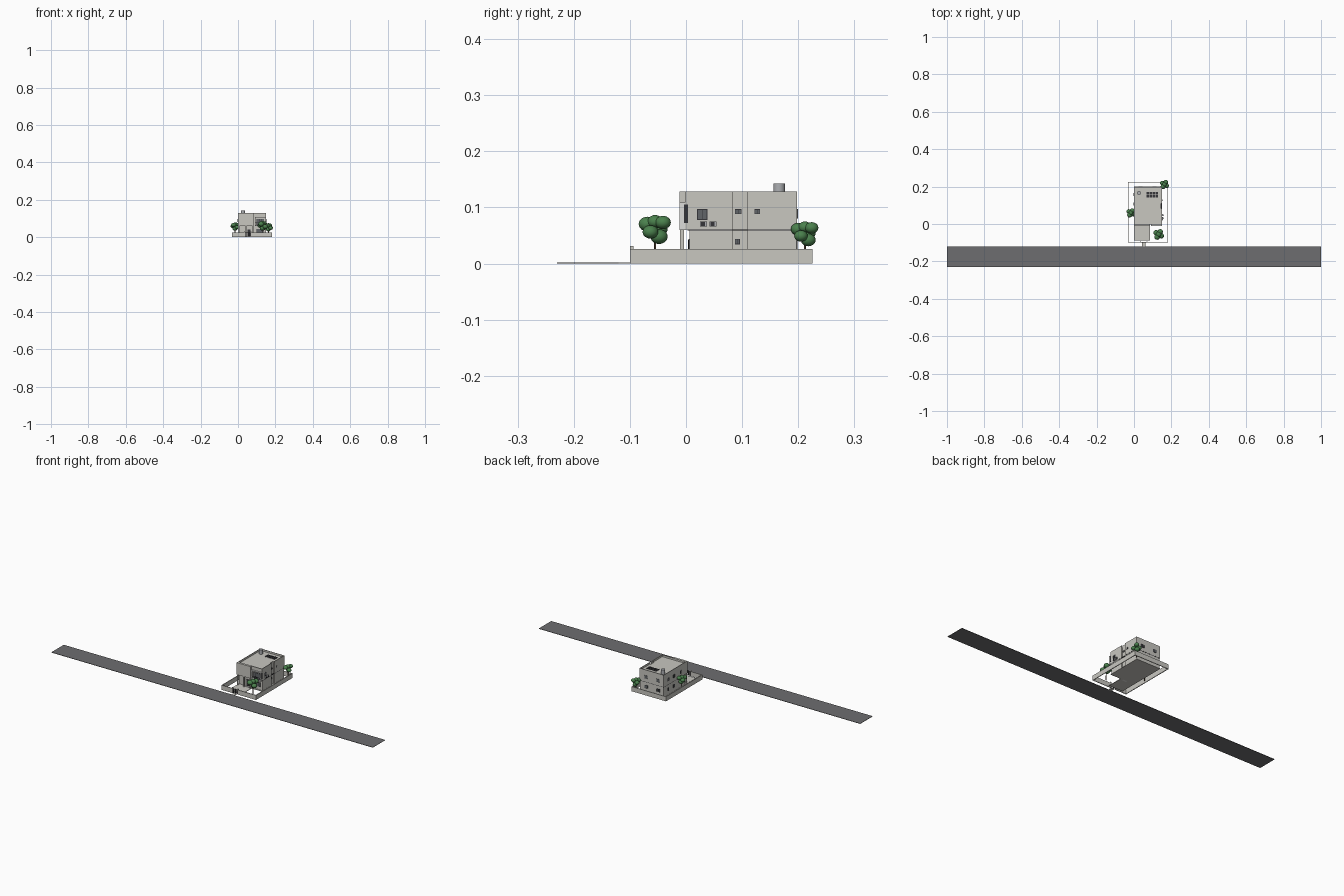
import bpy, bmesh, random
from mathutils import Vector

random.seed(4)
cube = bpy.data.objects.get("Cube")
if cube:
    bpy.data.objects.remove(cube, do_unlink=True)


def material(name, r, g, b):
    m = bpy.data.materials.new(name)
    m.use_nodes = True
    m.diffuse_color = (r, g, b, 1)
    m.node_tree.nodes["Principled BSDF"].inputs["Base Color"].default_value = (r, g, b, 1)
    return m


WALL = material("pale plaster", .58, .57, .53)
TRIM = material("white trim", .72, .72, .70)
DARK = material("dark frame", .035, .035, .04)
GLASS = material("grey glass", .12, .13, .14)
ROAD = material("asphalt", .155, .155, .16)
LEAF = material("leaf green", .07, .22, .075)
BARK = material("brown bark", .09, .055, .035)
METAL = material("tank grey", .42, .43, .45)


def finish(name, bm, mat, smooth=False):
    mesh = bpy.data.meshes.new(name)
    bm.to_mesh(mesh)
    bm.free()
    mesh.materials.append(mat)
    for p in mesh.polygons:
        p.use_smooth = smooth
    ob = bpy.data.objects.new(name, mesh)
    bpy.context.collection.objects.link(ob)
    return ob


def boxes(name, mat, *spans):
    """Each span is (x0, x1, y0, y1, z0, z1)."""
    bm = bmesh.new()
    for x0, x1, y0, y1, z0, z1 in spans:
        verts = bmesh.ops.create_cube(bm, size=1)["verts"]
        bmesh.ops.scale(bm, vec=(x1 - x0, y1 - y0, z1 - z0), verts=verts)
        bmesh.ops.translate(bm, vec=((x0 + x1) / 2, (y0 + y1) / 2, (z0 + z1) / 2), verts=verts)
    return finish(name, bm, mat)


def ring(x0, x1, y0, y1, z0, z1, t):
    """Four wall spans around a rectangle."""
    return [(x0, x1, y0, y0 + t, z0, z1), (x0, x1, y1 - t, y1, z0, z1),
            (x0, x0 + t, y0 + t, y1 - t, z0, z1), (x1 - t, x1, y0 + t, y1 - t, z0, z1)]


def window(name, side, at, u, z, w, h, mullions=1):
    """Framed window on a wall; side is x or y, signed outwards."""
    sign = -1 if side[0] == "-" else 1
    f = .0014

    def span(u0, u1, z0, z1, depth):
        a, b = sorted((at - sign * .001, at + sign * depth))
        return (a, b, u0, u1, z0, z1) if side[1] == "x" else (u0, u1, a, b, z0, z1)

    boxes(name + "_glass", GLASS, span(u, u + w, z, z + h, .0006))
    bars = [span(u, u + w, z, z + f, .0015), span(u, u + w, z + h - f, z + h, .0015)]
    for i in range(mullions + 2):
        c = u + (w - f) * i / (mullions + 1)
        bars.append(span(c, c + f, z, z + h, .0015))
    boxes(name + "_frame", DARK, *bars)


def tree(name, x, y, z, size):
    bm = bmesh.new()
    bmesh.ops.create_cone(bm, segments=8, radius1=.0022, radius2=.0016, depth=z, cap_ends=True)
    bmesh.ops.translate(bm, vec=(x, y, z / 2), verts=bm.verts)
    finish(name + "_trunk", bm, BARK, True)
    bm = bmesh.new()
    for dx, dy, dz, r in ((-.3, -.5, .3, .55), (.3, .5, .4, .5), (0, .25, -.5, .55),
                          (.5, -.3, -.2, .5), (-.5, .3, 0, .5), (0, 0, .45, .5)):
        verts = bmesh.ops.create_icosphere(bm, subdivisions=3, radius=r * size)["verts"]
        bmesh.ops.scale(bm, vec=(1, 1, .85), verts=verts)
        offset = Vector((dx, dy, dz)) * size
        bmesh.ops.translate(bm, vec=Vector((x, y, z)) + offset, verts=verts)
    finish(name + "_foliage", bm, LEAF, True)


# Street and entrance path
boxes("road", ROAD, (-1, 1, -.23, -.12, 0, .002))
boxes("entrance_path", WALL, (.043, .062, -.12, -.097, 0, .002))
boxes("driveway", WALL, (0, .085, -.088, .005, 0, .003))

# Boundary wall with a gate opening
L, R, F, B, T, H = -.033, .182, -.1, .225, .004, .026
boxes("boundary_wall", WALL, (L, .035, F, F + T, 0, H), (.068, R, F, F + T, 0, H),
      (L, R, B - T, B, 0, H), (L, L + T, F + T, B - T, 0, H), (R - T, R, F + T, B - T, 0, H))
boxes("gate_posts", WALL, (.032, .037, F, F + .006, 0, .031), (.066, .071, F, F + .006, 0, .031))
boxes("gate", DARK, *[(.038 + i * .004, .040 + i * .004, F + .001, F + .003, .002, .027)
                      for i in range(7)], (.037, .066, F + .001, F + .003, .022, .024))

# House storeys
boxes("ground_slab", WALL, (0, .15, 0, .2, 0, .003))
boxes("ground_floor", WALL, (.001, .149, .006, .083, .003, .059),
      (.001, .143, .083, .11, .003, .059), (.001, .149, .11, .197, .003, .059))
boxes("floor_band", DARK, (.0005, .1495, .003, .1975, .0585, .061))
boxes("upper_floor", WALL, (0, .15, -.002, .083, .061, .118),
      (0, .144, .083, .11, .061, .118), (0, .15, .11, .198, .061, .118))
boxes("roof_parapet", WALL, (0, .15, -.002, .001, .118, .128), (0, .15, .195, .198, .118, .128),
      (0, .003, .001, .195, .118, .128), (.147, .15, .001, .083, .118, .128),
      (.141, .144, .083, .11, .118, .128), (.147, .15, .11, .195, .118, .128))

# Front overhang, columns and framed balcony
boxes("front_overhang", WALL, (0, .085, -.012, 0, .061, .128))
boxes("front_columns", WALL, *[(x, x + .006, -.011, -.004, 0, .061) for x in (.001, .04, .078)])
boxes("balcony_frame", TRIM, (.09, .15, -.012, 0, .06, .064), (.09, .15, -.012, 0, .105, .109),
      (.09, .094, -.012, 0, .064, .105), (.146, .15, -.012, 0, .064, .105))
boxes("balcony_side_panel", DARK, (.1495, .151, -.004, .004, .072, .105))
boxes("balcony_rail", DARK, (.094, .146, -.0105, -.0095, .076, .078),
      *[(x, x + .001, -.0105, -.0095, .064, .077) for x in (.1, .11, .12, .13, .14)])
window("balcony_door", "-y", -.002, .1, .064, .04, .034, 2)
window("front_window", "-y", .006, .1, .02, .035, .024, 2)
boxes("front_door", DARK, (.05, .066, .004, .007, .003, .042))
boxes("door_steps", TRIM, (.046, .07, -.003, .006, 0, .006), (.046, .07, -.008, -.003, 0, .003))

# Windows on the sides and back
window("bedroom_window", "+x", .15, .02, .078, .018, .019)
window("stair_window_high", "+x", .144, .087, .088, .012, .009)
window("bath_window", "+x", .15, .122, .088, .010, .009)
window("stair_window_low", "+x", .143, .087, .034, .009, .010)
for i, y in enumerate((.04, .1, .15)):
    window("west_high_%d" % i, "-x", 0, y, .08, .015, .017)
    window("west_low_%d" % i, "-x", .001, y, .025, .013, .017)
for i, x in enumerate((.025, .1)):
    window("back_high_%d" % i, "+y", .198, x, .08, .02, .017)
    window("back_low_%d" % i, "+y", .197, x, .025, .02, .017)

# Air conditioners on the wall
for i, y in enumerate((.025, .042)):
    boxes("air_unit_%d" % i, METAL, (.15, .156, y, y + .012, .066, .075))
    boxes("air_unit_grille_%d" % i, DARK, (.156, .1565, y + .002, y + .009, .067, .074))

# Roof: water tank and dark panels
bm = bmesh.new()
bmesh.ops.create_cone(bm, segments=24, radius1=.0105, radius2=.0105, depth=.025, cap_ends=True)
bmesh.ops.translate(bm, vec=(.026, .166, .130), verts=bm.verts)
tank = finish("water_tank", bm, METAL)
for p in tank.data.polygons:
    p.use_smooth = abs(p.normal.z) < .5
boxes("roof_panels", DARK, *[(.067 + i * .016, .081 + i * .016, y, y + .013, .121, .1225)
                             for i in range(4) for y in (.142, .157)])
boxes("panel_supports", METAL, *[(.069 + i * .016, .071 + i * .016, .143, .169, .118, .121)
                                 for i in range(4)])

# Garden trees
tree("front_tree", .132, -.055, .062, .028)
tree("back_tree", .163, .212, .054, .024)
tree("side_tree", -.016, .06, .058, .024)
